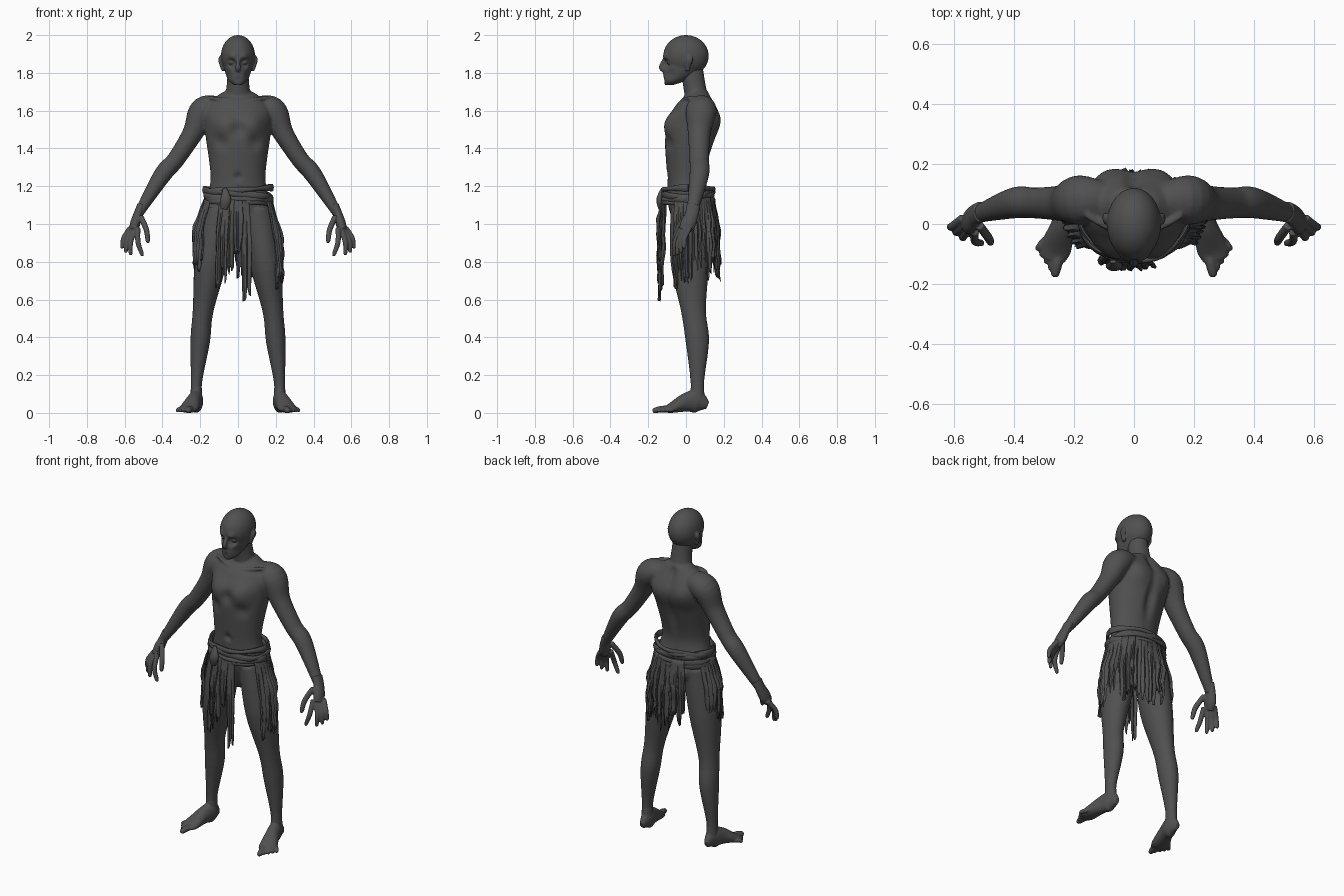
import bpy
import bmesh
import math
import random
from mathutils import Matrix, Vector, noise

random.seed(4)
if "Cube" in bpy.data.objects:
    bpy.data.objects.remove(bpy.data.objects["Cube"])

shade = 0.08
skin = bpy.data.materials.new("dark grey")
skin.use_nodes = True
skin.diffuse_color = (shade, shade, shade, 1)
skin.node_tree.nodes["Principled BSDF"].inputs["Base Color"].default_value = skin.diffuse_color
BACK, UP = Vector((0, 1, 0)), Vector((0, 0, 1))
SIDES = {"left": 1, "right": -1}


def spline(before, start, end, after, t):
    """Smooth step between start and end, guided by the neighbours."""
    pull_in, pull_out = (end - before) / 2, (after - start) / 2
    gap = end - start
    return start + pull_in * t + (3 * gap - 2 * pull_in - pull_out) * t ** 2 + (pull_in + pull_out - 2 * gap) * t ** 3


def tube(bm, points, ref=BACK, depth=1.0, upright=False, sides=24, steps=6, mirror=1):
    """Smooth elliptical loft through (x, y, z, width) or (x, y, z, width, depth) points."""
    places = [Vector(p[:3]) for p in points]
    radii = [Vector((p[3], p[4] if len(p) > 4 else p[3] * depth)) for p in points]
    last = len(points) - 1
    path = []
    for step in range(last * steps + 1):
        i = min(step // steps, last - 1)
        t = step / steps - i
        near = [max(i - 1, 0), i, i + 1, min(i + 2, last)]
        path.append([spline(*[values[k] for k in near], t) for values in (places, radii)])
    rings = []
    for i, (place, radius) in enumerate(path):
        ahead, behind = path[min(i + 1, len(path) - 1)][0], path[max(i - 1, 0)][0]
        along = UP if upright else (ahead - behind).normalized()
        v = (ref - along * ref.dot(along)).normalized()
        u = along.cross(v)
        ring = []
        for k in range(sides):
            turn = math.tau * k / sides
            spot = place + u * radius.x * math.cos(turn) + v * radius.y * math.sin(turn)
            ring.append(bm.verts.new((spot.x * mirror, spot.y, max(spot.z, 0))))
        rings.append(ring)
    for low, high in zip(rings, rings[1:]):
        for k in range(sides):
            bm.faces.new((low[k - 1], low[k], high[k], high[k - 1]))
    bm.faces.new(rings[0])
    bm.faces.new(rings[-1])


def ball(bm, centre, radii):
    shape = Matrix.LocRotScale(Vector(centre), None, Vector(radii))
    bmesh.ops.create_uvsphere(bm, u_segments=64, v_segments=48, radius=1, matrix=shape)


def sculpt(bm, spot, radius, push):
    """Soft push along y around a spot and its mirror image."""
    for side in (1, -1) if spot[0] else (1,):
        centre = Vector((spot[0] * side, spot[1], spot[2]))
        for v in bm.verts:
            f = max(0, 1 - (v.co - centre).length / radius)
            v.co.y += push * f * f * (3 - 2 * f)


def finish(bm, name, voxel=0):
    bmesh.ops.recalc_face_normals(bm, faces=bm.faces)
    mesh = bpy.data.meshes.new(name)
    bm.to_mesh(mesh)
    bm.free()
    mesh.materials.append(skin)
    part = bpy.data.objects.new(name, mesh)
    bpy.context.collection.objects.link(part)
    if voxel:
        fuse = part.modifiers.new("fuse", 'REMESH')
        fuse.mode, fuse.voxel_size, fuse.use_smooth_shade = 'VOXEL', voxel, True
        soften = part.modifiers.new("soften", 'SMOOTH')
        soften.iterations = 4
    bpy.ops.object.select_all(action='DESELECT')
    part.select_set(True)
    bpy.context.view_layer.objects.active = part
    bpy.ops.object.shade_smooth_by_angle(angle=math.radians(45))
    return part


# Torso, then chest, breastbone, navel, shoulder blades, buttocks and spine
bm = bmesh.new()
tube(bm, [(0, .03, .92, .06, .06), (0, .02, 1.08, .165, .11), (0, 0, 1.25, .145, .1),
          (0, .03, 1.5, .175, .14), (0, .05, 1.62, .17, .11), (0, .07, 1.7, .08, .05)],
     upright=True, sides=72, steps=14)
sculpt(bm, (.08, -.08, 1.53), .1, -.022)
sculpt(bm, (.09, -.09, 1.43), .06, .012)
sculpt(bm, (0, -.1, 1.5), .06, .016)
sculpt(bm, (0, -.1, 1.25), .03, .02)
sculpt(bm, (.1, .15, 1.55), .12, .025)
sculpt(bm, (.08, .1, 1.05), .1, .035)
for i in range(20):
    sculpt(bm, (0, .14, 1.1 + i * .03), .05, -.014)

# Neck, arms, legs and collar bones
tube(bm, [(0, .07, 1.6, .1, .07), (0, .05, 1.7, .065, .06), (0, .03, 1.82, .055, .06)])
arm = [(.08, .08, 1.62, .05), (.18, .08, 1.6, .075), (.24, .07, 1.48, .055),
       (.33, .07, 1.34, .047), (.4, .07, 1.26, .047), (.53, .03, 1.05, .025)]
leg = [(.1, .02, 1.08, .085), (.145, .02, .8, .085), (.185, .04, .54, .055),
       (.2, .06, .38, .052), (.22, .06, .16, .03), (.22, .06, .05, .035)]
collar_bone = [(.02, -.02, 1.65, .01), (.09, -.01, 1.66, .01), (.16, .03, 1.67, .01)]
for side in SIDES.values():
    tube(bm, arm, depth=1.1, mirror=side)
    tube(bm, leg, depth=1.2, mirror=side)
    tube(bm, collar_bone, ref=UP, mirror=side)
finish(bm, "body", voxel=.0075)

# Head with eye sockets, brow, cheeks, mouth, nose, eyes and ears
bm = bmesh.new()
ball(bm, (0, 0, 1.89), (.09, .12, .11))
tube(bm, [(0, -.09, 1.735, .02, .02), (0, -.06, 1.76, .05, .06), (0, -.02, 1.81, .07, .1),
          (0, 0, 1.87, .08, .115)], upright=True, sides=72, steps=14)
sculpt(bm, (.035, -.11, 1.85), .036, .028)
sculpt(bm, (.035, -.11, 1.885), .035, -.01)
sculpt(bm, (.05, -.08, 1.79), .04, .012)
sculpt(bm, (0, -.11, 1.765), .025, .01)
tube(bm, [(0, -.11, 1.88, .008), (0, -.13, 1.83, .014), (0, -.11, 1.81, .012)], sides=16)
for lip in (1.78, 1.79):
    tube(bm, [(-.025, -.09, lip, .003), (0, -.113, lip, .006), (.025, -.09, lip, .003)], ref=UP)
for side in SIDES.values():
    ball(bm, (.036 * side, -.088, 1.856), (.014, .014, .012))
    tube(bm, [(.08, .01, 1.81, .006), (.09, .01, 1.84, .007), (.097, .02, 1.87, .008), (.09, .02, 1.89, .005)],
         depth=2.3, sides=16, mirror=side)
finish(bm, "head", voxel=.005)


# Hands with spread fingers, and feet with splayed toes
def finger(bm, knuckle, tip, radius, bend, side):
    knuckle, tip = Vector(knuckle), Vector(tip)
    middle = (knuckle + tip) / 2 + Vector(bend)
    near_tip = middle.lerp(tip, .8)
    tube(bm, [(*knuckle, radius), (*middle, radius), (*near_tip, radius * .8), (*tip, radius * .4)],
         ref=UP if abs(tip.z) < radius else BACK, sides=14, mirror=side)


palm = [(.51, .04, 1.1, .024), (.53, .03, 1.05, .024), (.545, .01, 1, .027), (.555, -.01, .965, .02)]
foot = [(.22, .115, .04, .015, .02), (.22, .06, .06, .036, .06), (.235, 0, .055, .04, .05),
        (.26, -.08, .025, .052, .026), (.27, -.12, .018, .04, .014)]
heel = [(.22, .06, .14, .028), (.22, .06, .05, .033)]
for label, side in SIDES.items():
    bm = bmesh.new()
    tube(bm, palm, depth=1.5, mirror=side)
    finger(bm, (.515, -.005, 1.04), (.476, -.065, .9), .015, (-.01, -.01, 0), side)
    for i in range(4):
        t = i / 3
        finger(bm, (.53 + .04 * t, .045 * t - .025, .98), (.505 + .11 * math.sqrt(t), .055 * t - .065, .83 + .04 * t * t),
               .014, (.012, -.012, 0), side)
    finish(bm, label + "_hand", voxel=.004)

    bm = bmesh.new()
    tube(bm, foot, ref=UP, mirror=side)
    tube(bm, heel, depth=1.25, mirror=side)
    for i in range(5):
        t = i / 4
        finger(bm, (.245 + .05 * t, .03 * t - .08, .02), (.265 + .06 * t, .09 * t - .177, .01),
               .012 if i else .018, (0, 0, .005), side)
    finish(bm, label + "_foot", voxel=.0045)

# Waistband of twisted, overlapping rolls with a knot
bm = bmesh.new()
for roll in range(5):
    height, tilt, phase = 1.11 + roll * .018, random.uniform(-.02, .02), random.uniform(0, math.tau)
    loop = []
    for i in range(33):
        turn = math.tau * i / 32
        grow = 1.06 + .03 * math.sin(turn * 5 + phase)
        loop.append((.165 * grow * math.cos(turn), .012 + .125 * grow * math.sin(turn),
                     height + tilt * math.sin(turn + phase), .01, .016 + .005 * math.sin(turn * 3 + phase)))
    tube(bm, loop, ref=UP, sides=10, steps=3)
tube(bm, [(-.07, -.125, 1.19, .01), (-.065, -.14, 1.13, .028), (-.075, -.135, 1.08, .018)], depth=.6)
finish(bm, "waistband")


# Ragged cloth strips hanging from the waistband
def strip(name, start, stop, hem, lift):
    bm = bmesh.new()
    columns, rows = max(4, round((stop - start) / 3)), 14
    middle, half = (start + stop) / 2, (stop - start) / 2
    lines = []
    for c in range(columns + 1):
        low = hem + random.uniform(0, .1)
        line = []
        for r in range(rows + 1):
            t = r / rows
            flare = min(t * 2, 1)
            turn = math.radians(middle + half * (2 * c / columns - 1) * (1 - .3 * t * t))
            outward = Vector((math.cos(turn), math.sin(turn), 0))
            spot = Vector((outward.x * (.175 + .05 * flare), .012 + outward.y * (.137 + .02 * flare), 1.14 + (low - 1.14) * t))
            fold = .008 * math.sin(c * 2 + start) + .012 * noise.noise(spot * 14) + lift
            line.append(bm.verts.new(spot + outward * fold * flare))
        lines.append(line)
    for one, two in zip(lines, lines[1:]):
        for r in range(rows):
            bm.faces.new((one[r], one[r + 1], two[r + 1], two[r]))
    cloth = finish(bm, name)
    thick = cloth.modifiers.new("thickness", 'SOLIDIFY')
    thick.thickness, thick.offset = .007, 0


for name, start, stop, count, hem in (("left_flap", -30, 32, 3, .61), ("right_flap", 150, 215, 3, .72),
                                      ("right_front_strip", 238, 264, 3, .63), ("middle_front_strip", 265, 276, 1, .82),
                                      ("left_front_strip", 276, 288, 1, .59), ("back_strip", 32, 116, 7, .69)):
    width = (stop - start) / count
    for i in range(count):
        strip(f"{name}_{i + 1}", start + i * width - 1, start + (i + 1) * width + 1,
              hem + random.uniform(0, .06) * (count > 1), .005 * (i % 2))
